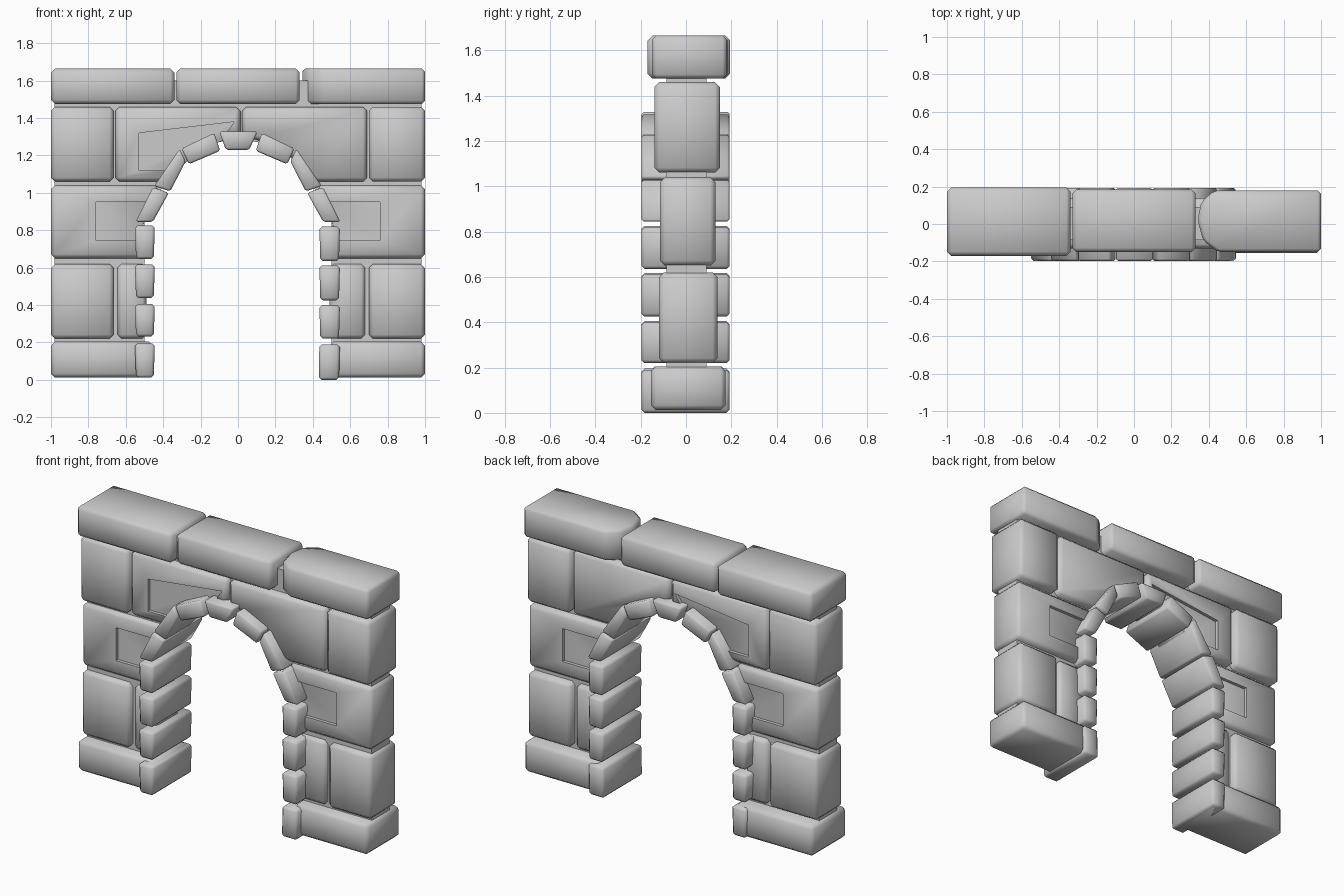
import bpy, bmesh
from mathutils import Vector

default = bpy.data.objects.get("Cube")
if default:
    bpy.data.objects.remove(default, do_unlink=True)


def prism(name, outline, low, high, bevel=0.022, plan=False):
    """Extrude an outline along y (or along z when plan is set) and soften its edges."""
    bm = bmesh.new()
    ends = []
    for depth in (low, high):
        ends.append([bm.verts.new((a, b, depth) if plan else (a, depth, b))
                     for a, b in outline])
    bm.faces.new(ends[0])
    bm.faces.new(ends[1][::-1])
    count = len(outline)
    for i in range(count):
        j = (i + 1) % count
        bm.faces.new((ends[0][j], ends[0][i], ends[1][i], ends[1][j]))
    bmesh.ops.recalc_face_normals(bm, faces=bm.faces)
    if bevel:
        bmesh.ops.bevel(bm, geom=bm.edges[:], offset=bevel, segments=1,
                        affect='EDGES', clamp_overlap=True)
    mesh = bpy.data.meshes.new(name)
    bm.to_mesh(mesh)
    bm.free()
    obj = bpy.data.objects.new(name, mesh)
    bpy.context.collection.objects.link(obj)
    return obj


def smooth(obj, degrees=1.0):
    bpy.ops.object.select_all(action='DESELECT')
    obj.select_set(True)
    bpy.context.view_layer.objects.active = obj
    bpy.ops.object.shade_smooth_by_angle(angle=degrees)


def rect(x0, x1, z0, z1):
    return [(x0, z0), (x1, z0), (x1, z1), (x0, z1)]


def mirrored(outline):
    return [(-x, z) for x, z in outline][::-1]


def carve(obj, outline, faces, depth=0.02):
    """Sink a shallow pocket into the front and back of a stone."""
    for y in faces:
        cutter = prism("pocket_cutter", outline, y - depth, y + depth, 0)
        cutter.hide_render = True
        mod = obj.modifiers.new("pocket", 'BOOLEAN')
        mod.operation = 'DIFFERENCE'
        mod.solver = 'EXACT'
        mod.object = cutter
        bpy.context.view_layer.objects.active = obj
        bpy.ops.object.modifier_apply(modifier=mod.name)
        bpy.data.objects.remove(cutter, do_unlink=True)


stones = []

# Capping stones, the last one rounded at its inner end
stones.append(prism("cap_stone_right", rect(-1, -0.34, 1.475, 1.665), -0.17, 0.195))
stones.append(prism("cap_stone_middle", rect(-0.33, 0.33, 1.475, 1.665), -0.15, 0.185))
rounded = [(0.45, -0.15), (1, -0.15), (1, 0.18), (0.43, 0.18),
           (0.36, 0.12), (0.34, 0.02), (0.37, -0.09)]
stones.append(prism("cap_stone_left", rounded, 1.475, 1.665, 0.018, plan=True))

# Squared wall stones: name, x range, z range, y range
wall = [
    ("upper_corner_right", (-1, -0.665), (1.06, 1.46), (-0.135, 0.15)),
    ("upper_corner_left", (0.70, 1), (1.06, 1.46), (-0.14, 0.15)),
    ("lower_corner_right", (-1, -0.665), (0.22, 0.62), (-0.12, 0.14)),
    ("lower_corner_left", (0.70, 1), (0.22, 0.62), (-0.12, 0.14)),
    ("lower_filler_right", (-0.645, -0.49), (0.22, 0.62), (-0.11, 0.125)),
    ("lower_filler_left", (0.49, 0.68), (0.22, 0.62), (-0.11, 0.125)),
    ("base_stone_right", (-1, -0.455), (0.012, 0.205), (-0.16, 0.18)),
    ("base_stone_left", (0.49, 1), (0.012, 0.205), (-0.155, 0.175)),
]
for name, xs, zs, ys in wall:
    stones.append(prism(name, rect(*xs, *zs), *ys))

# Wall stones shaped around the arch, with shallow pockets
spandrel = [(0.69, 1.06), (0.69, 1.46), (0.022, 1.46), (0.022, 1.30),
            (0.12, 1.28), (0.28, 1.20), (0.41, 1.06)]
shoulder = [(1, 0.65), (1, 1.04), (0.42, 1.04), (0.51, 0.84), (0.51, 0.65)]
for side, flip in (("left", False), ("right", True)):
    place = mirrored if flip else (lambda outline: outline)
    top = prism("spandrel_" + side, place(spandrel), -0.13, 0.14)
    if flip:
        top.location.x = 0.035
        carve(top, [(-0.53, 1.12), (-0.2, 1.12), (-0.02, 1.38), (-0.53, 1.32)],
              (-0.13, 0.14))
    mid = prism("shoulder_" + side, place(shoulder), -0.115, 0.13)
    carve(mid, place(rect(0.4, 0.76, 0.745, 0.95)), (-0.115, 0.13))
    stones += [top, mid]

# Recessed mortar core that fills the joints
half = [(0.98, 0.05), (0.98, 1.6), (0, 1.6), (0, 1.29), (0.11, 1.27),
        (0.28, 1.19), (0.41, 1.02), (0.5, 0.84), (0.5, 0.05)]
for side, outline in (("left", half), ("right", mirrored(half))):
    prism("mortar_core_" + side, outline, -0.085, 0.09, 0)

# Jamb stones up both sides of the opening
for i, (low, high) in enumerate([(0, 0.19), (0.22, 0.4), (0.425, 0.612), (0.635, 0.82)]):
    shift = 0.0 if i else -0.008
    left = [(0.44 + shift, low), (0.54, low), (0.545, high), (0.435, high)]
    right = [(-0.545, low + 0.012), (-0.45, low + 0.012),
             (-0.445, high + 0.005), (-0.552, high + 0.005)]
    stones.append(prism(f"jamb_left_{i + 1}", left, -0.197, 0.193, 0.014))
    stones.append(prism(f"jamb_right_{i + 1}", right, -0.197, 0.193, 0.014))

# Ring of arch stones with a keystone
ring = [
    [(0.455, 0.845), (0.548, 0.845), (0.455, 1.03), (0.37, 1.0)],
    [(0.362, 1.008), (0.448, 1.037), (0.312, 1.235), (0.28, 1.168)],
    [(0.263, 1.153), (0.302, 1.237), (0.127, 1.32), (0.095, 1.225)],
]
for i, outline in enumerate(ring):
    stones.append(prism(f"arch_stone_left_{i + 1}", outline, -0.197, 0.193, 0.01))
    stones.append(prism(f"arch_stone_right_{i + 1}", mirrored(outline), -0.197, 0.193, 0.01))
stones.append(prism("keystone", [(-0.065, 1.23), (0.06, 1.23), (0.105, 1.328), (-0.1, 1.328)],
                    -0.197, 0.193, 0.01))

# Soft, worn shading
for stone in stones:
    smooth(stone)
